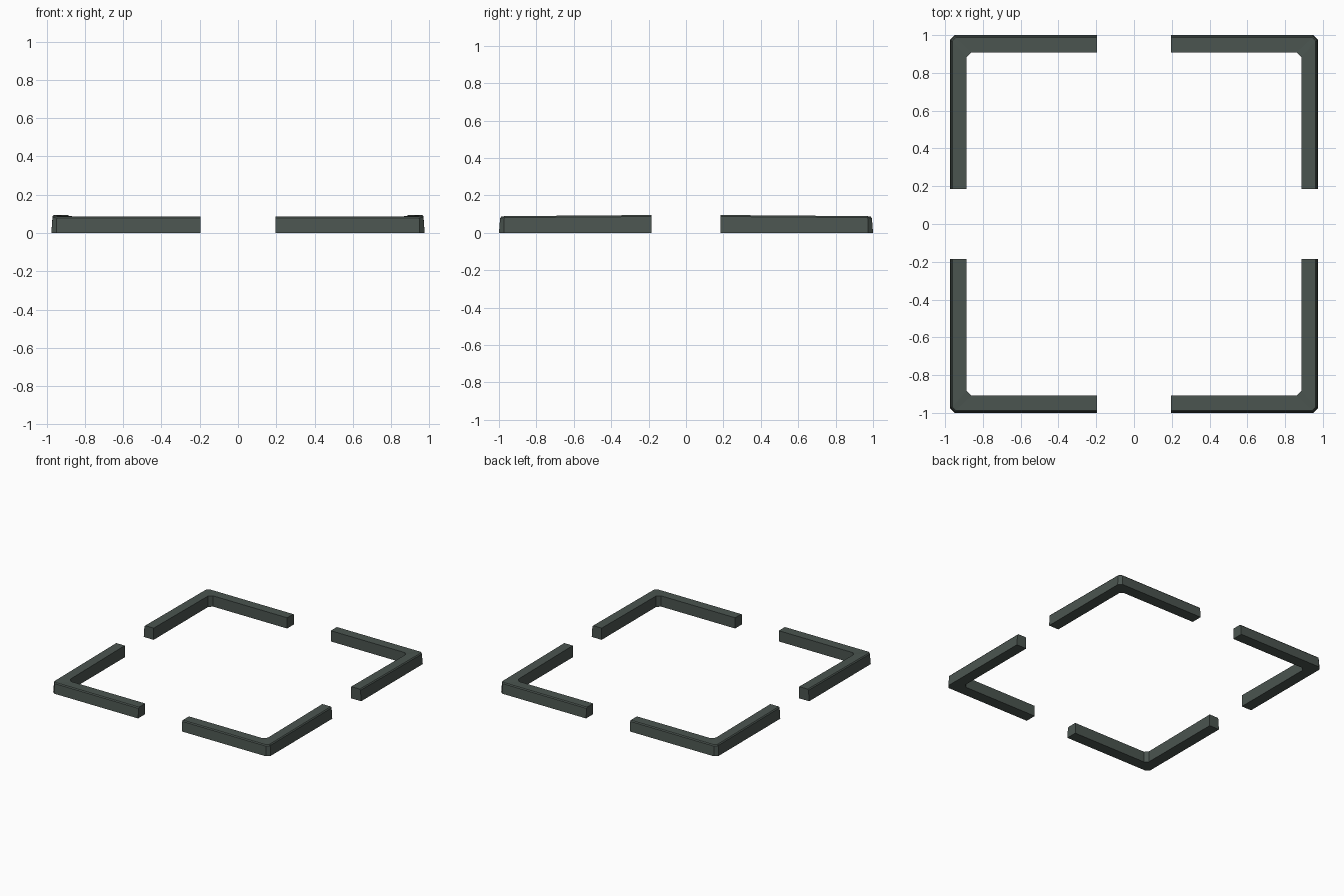
import bpy, bmesh

if "Cube" in bpy.data.objects:
    bpy.data.objects.remove(bpy.data.objects["Cube"])

mat = bpy.data.materials.new("dark green grey")
mat.diffuse_color = (0.07, 0.09, 0.08, 1)
mat.use_nodes = True
mat.node_tree.nodes["Principled BSDF"].inputs["Base Color"].default_value = mat.diffuse_color

OX, OY = 0.975, 1.0      # outer faces
IX, IY = 0.886, 0.909    # inner faces
C = 0.026                # corner chamfer

# stations along the L: (outer point, inner point, inward direction, height)
stations = [
    ((0.196, OY), (0.196, IY), (0, -1), 0.087),
    ((OX - C, OY), (IX - C, IY), (-0.4, -1), 0.087),
    ((OX, OY - C), (IX, IY - C), (-1, -0.4), 0.089),
    ((OX, 0.185), (IX, 0.185), (-1, 0), 0.095),
]


def corner_bracket(name, sx, sy):
    bm = bmesh.new()
    rings = []
    for (ox, oy), (ix, iy), (dx, dy), h in stations:
        # outer bottom, drafted outer side, small top chamfer, inner top, inner bottom
        pts = [(ox, oy, 0),
               (ox + dx * 0.006, oy + dy * 0.006, h - 0.008),
               (ox + dx * 0.013, oy + dy * 0.013, h),
               (ix, iy, h), (ix, iy, 0)]
        rings.append([bm.verts.new((x * sx, y * sy, z)) for x, y, z in pts])
    for a, b in zip(rings, rings[1:]):
        for i in range(5):
            j = (i + 1) % 5
            bm.faces.new((a[i], a[j], b[j], b[i]))
    bm.faces.new(rings[0])
    bm.faces.new(rings[-1])
    bmesh.ops.recalc_face_normals(bm, faces=bm.faces)
    me = bpy.data.meshes.new(name)
    bm.to_mesh(me)
    bm.free()
    me.materials.append(mat)
    bpy.context.collection.objects.link(bpy.data.objects.new(name, me))


# four mirrored corner pieces
for fb, sy in (("front", -1), ("back", 1)):
    for lr, sx in (("left", -1), ("right", 1)):
        corner_bracket(f"{fb}_{lr}_corner", sx, sy)
